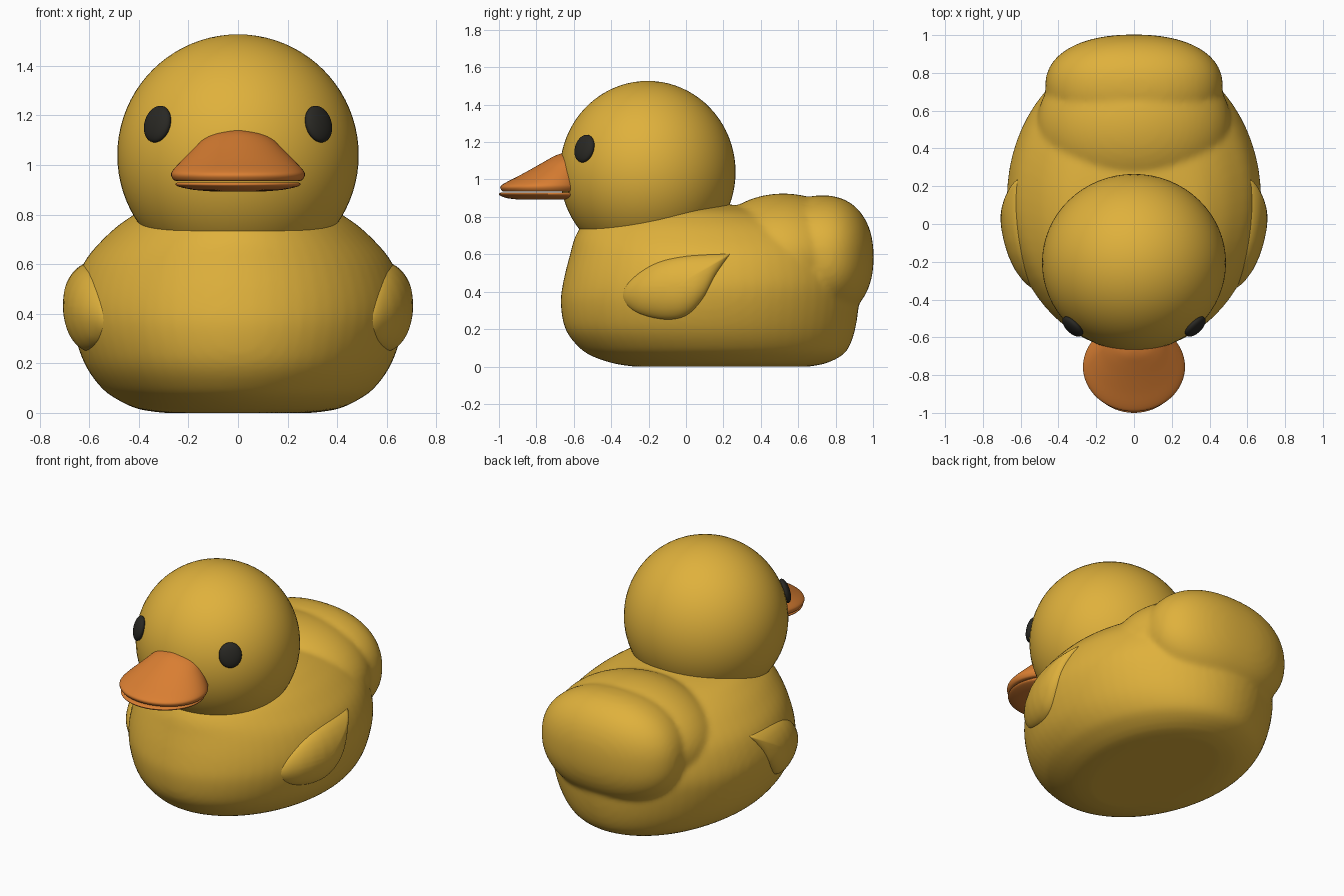
import bpy, bmesh, math
from mathutils import Vector, Matrix
from mathutils.bvhtree import BVHTree

if "Cube" in bpy.data.objects:
    bpy.data.objects.remove(bpy.data.objects["Cube"], do_unlink=True)


def material(name, rgb):
    m = bpy.data.materials.new(name)
    m.use_nodes = True
    m.diffuse_color = (*rgb, 1)
    m.node_tree.nodes["Principled BSDF"].inputs["Base Color"].default_value = (*rgb, 1)
    return m


YELLOW = material("yellow", (0.74, 0.44, 0.045))
ORANGE = material("orange", (0.70, 0.21, 0.032))
BLACK = material("soft black", (0.022, 0.021, 0.017))


def finish(name, bm, mat):
    bmesh.ops.recalc_face_normals(bm, faces=bm.faces)
    for f in bm.faces:
        f.smooth = True
    mesh = bpy.data.meshes.new(name)
    bm.to_mesh(mesh)
    bm.free()
    mesh.materials.append(mat)
    ob = bpy.data.objects.new(name, mesh)
    bpy.context.collection.objects.link(ob)
    return ob


def spline(points, steps):
    """Smooth curve through the points."""
    pts = [Vector(p) for p in points]
    out = []
    for i in range(len(pts) - 1):
        a, b, c, d = pts[max(i - 1, 0)], pts[i], pts[i + 1], pts[min(i + 2, len(pts) - 1)]
        for s in range(steps):
            t = s / steps
            out.append(0.5 * (2 * b + (c - a) * t + (2 * a - 5 * b + 4 * c - d) * t ** 2
                              + (3 * b - a - 3 * c + d) * t ** 3))
    return out + [pts[-1]]


def loft(bm, rows, sides=64, steps=4):
    """Stack ellipses; each row is height, front y, back y, half width."""
    rings = []
    for z, front, back, half in spline(rows, steps):
        mid, rad = (front + back) / 2, (back - front) / 2
        angles = [math.tau * i / sides for i in range(sides)]
        rings.append([bm.verts.new((half * math.cos(a), mid + rad * math.sin(a), z)) for a in angles])
    for r, s in zip(rings, rings[1:]):
        for i in range(sides):
            j = (i + 1) % sides
            bm.faces.new((r[i], r[j], s[j], s[i]))
    bm.faces.new(rings[0])
    bm.faces.new(rings[-1])


def ellipsoid(bm, centre, radii, rotation=Matrix(), power=2.0):
    """Ellipsoid, boxier when the power is above two."""
    new = bmesh.ops.create_uvsphere(bm, u_segments=64, v_segments=40, radius=1)["verts"]
    for v in new:
        size = sum(abs(c) ** power for c in v.co) ** (1 / power)
        p = Vector([c / size * r for c, r in zip(v.co, radii)])
        v.co = rotation @ p + Vector(centre)


# Body with back hump and tail, blended into one skin
bm = bmesh.new()
loft(bm, [(0.0, -0.28, 0.66, 0.3), (0.015, -0.38, 0.74, 0.4), (0.05, -0.49, 0.82, 0.48),
          (0.1, -0.57, 0.87, 0.55), (0.2, -0.645, 0.905, 0.62), (0.34, -0.67, 0.925, 0.665),
          (0.46, -0.655, 0.925, 0.67), (0.6, -0.62, 0.89, 0.625), (0.7, -0.59, 0.83, 0.545),
          (0.78, -0.53, 0.7, 0.45), (0.84, -0.38, 0.45, 0.33), (0.87, -0.1, 0.2, 0.1)])
bmesh.ops.recalc_face_normals(bm, faces=bm.faces)
body_tree = BVHTree.FromBMesh(bm)
ellipsoid(bm, (0, 0.52, 0.585), (0.515, 0.42, 0.34))
ellipsoid(bm, (0, 0.73, 0.585), (0.47, 0.273, 0.33), power=2.25)
body = finish("body", bm, YELLOW)
remesh = body.modifiers.new("blend", "REMESH")
remesh.mode = "VOXEL"
remesh.voxel_size = 0.016
remesh.use_smooth_shade = True
smooth = body.modifiers.new("soften", "SMOOTH")
smooth.factor = 0.5
smooth.iterations = 8

# Head
HEAD = Vector((0, -0.205, 1.04))
bm = bmesh.new()
ellipsoid(bm, HEAD, (0.487, 0.47, 0.487))
finish("head", bm, YELLOW)

# Beak halves
bm = bmesh.new()
loft(bm, [(0.935, -0.975, -0.54, 0.245), (0.94, -0.985, -0.53, 0.26), (0.96, -0.993, -0.52, 0.27),
          (0.98, -0.97, -0.52, 0.262), (1.02, -0.893, -0.52, 0.225), (1.06, -0.82, -0.52, 0.185),
          (1.1, -0.75, -0.52, 0.145), (1.125, -0.705, -0.52, 0.105), (1.138, -0.67, -0.53, 0.05),
          (1.14, -0.65, -0.56, 0.02)])
finish("upper_beak", bm, ORANGE)
bm = bmesh.new()
loft(bm, [(0.893, -0.9, -0.58, 0.1), (0.9, -0.955, -0.55, 0.18), (0.912, -0.99, -0.53, 0.237),
          (0.922, -1.0, -0.53, 0.252), (0.93, -0.99, -0.53, 0.245)])
finish("lower_beak", bm, ORANGE)

# Wing outline in side view, from the rear tip around and back to it
OUTLINE = [(0.24, 0.605), (0.0, 0.592), (-0.17, 0.55), (-0.3, 0.46), (-0.34, 0.37), (-0.27, 0.29),
           (-0.12, 0.25), (0.0, 0.27), (0.09, 0.36), (0.16, 0.49), (0.24, 0.605)]


def wing(bm, side):
    """Teardrop pad swelling out from the flank."""
    edge = spline(OUTLINE, 6)[:-1]
    centre = Vector((-0.07, 0.42))
    rings = []
    for k in range(1, 17):
        r = math.sin(k / 16 * math.pi / 2)
        ring = []
        for p in edge:
            y, z = centre + (p - centre) * r
            x = body_tree.ray_cast(Vector((2, y, z)), Vector((-1, 0, 0)))[0].x
            lift = 0.055 * math.sqrt(max(0, 1 - r ** 3)) - 0.012
            ring.append(bm.verts.new((side * (x + lift), y, z)))
        rings.append(ring)
    bm.faces.new(rings[0])
    n = len(edge)
    for a, b in zip(rings, rings[1:]):
        for i in range(n):
            j = (i + 1) % n
            bm.faces.new((a[i], a[j], b[j], b[i]))
    # Closed inner side, hidden in the flank
    back = [bm.verts.new(v.co - Vector((side * 0.03, 0, 0))) for v in rings[-1]]
    for i in range(n):
        j = (i + 1) % n
        bm.faces.new((rings[-1][i], rings[-1][j], back[j], back[i]))


# Mirrored wings and eyes
for side, label in ((1, "left"), (-1, "right")):
    bm = bmesh.new()
    wing(bm, side)
    finish(label + "_wing", bm, YELLOW)

    spot = Vector((side * 0.325, -0.543, 1.165))
    facing = (spot - HEAD).to_track_quat("Z", "Y").to_matrix().to_4x4()
    bm = bmesh.new()
    ellipsoid(bm, spot, (0.068, 0.076, 0.03), facing)
    finish(label + "_eye", bm, BLACK)
